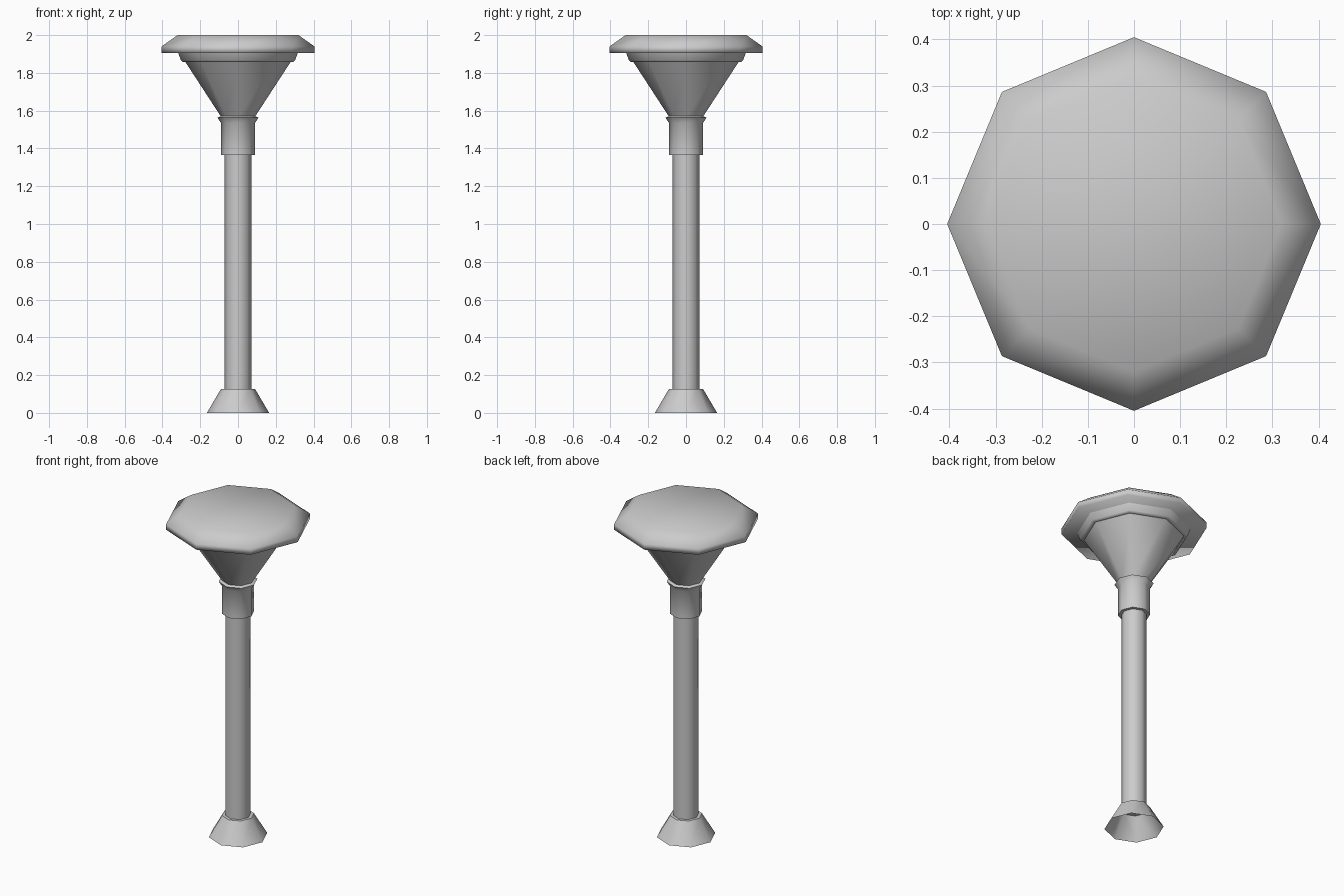
import bpy, bmesh, math

cube = bpy.data.objects.get("Cube")
if cube:
    bpy.data.objects.remove(cube, do_unlink=True)

SIDES = 8

metal = bpy.data.materials.new("light_grey")
metal.use_nodes = True
grey = (0.6, 0.6, 0.6, 1)
metal.diffuse_color = grey
metal.node_tree.nodes["Principled BSDF"].inputs["Base Color"].default_value = grey


def lathe(name, profile, cap_start=False, cap_end=False, sharp=180):
    """Octagonal part turned from (radius, height) points, listed bottom to top."""
    bm = bmesh.new()
    rings = []
    for r, z in profile:
        rings.append([bm.verts.new((r * math.cos(a), r * math.sin(a), z))
                      for a in (math.tau * i / SIDES for i in range(SIDES))])
    for low, high in zip(rings, rings[1:]):
        for i in range(SIDES):
            j = (i + 1) % SIDES
            bm.faces.new((low[i], low[j], high[j], high[i]))
    if cap_start:
        bm.faces.new(rings[0][::-1])
    if cap_end:
        bm.faces.new(rings[-1])
    mesh = bpy.data.meshes.new(name)
    bm.to_mesh(mesh)
    bm.free()
    mesh.materials.append(metal)
    obj = bpy.data.objects.new(name, mesh)
    bpy.context.collection.objects.link(obj)
    bpy.ops.object.select_all(action='DESELECT')
    obj.select_set(True)
    bpy.context.view_layer.objects.active = obj
    bpy.ops.object.shade_smooth_by_angle(angle=math.radians(sharp))
    return obj


# Flared foot, open underneath
lathe("foot", [(0.165, 0), (0.09, 0.127), (0.07, 0.127)], sharp=50)
# Long post
lathe("post", [(0.071, 0.127), (0.071, 1.4)], cap_start=True, sharp=50)
# Sleeve with a flared lip
lathe("collar", [(0.07, 1.365), (0.09, 1.365), (0.09, 1.535),
                 (0.109, 1.563), (0.09, 1.572)], sharp=80)
# Funnel below the top
lathe("funnel", [(0.088, 1.565), (0.28, 1.86)])
# Stepped ring between funnel and top
lathe("rim_ring", [(0.27, 1.86), (0.293, 1.857), (0.302, 1.866), (0.317, 1.906)])
# Bevelled octagonal top
lathe("top_cap", [(0.405, 1.905), (0.405, 1.94), (0.32, 2.0)],
      cap_start=True, cap_end=True)
